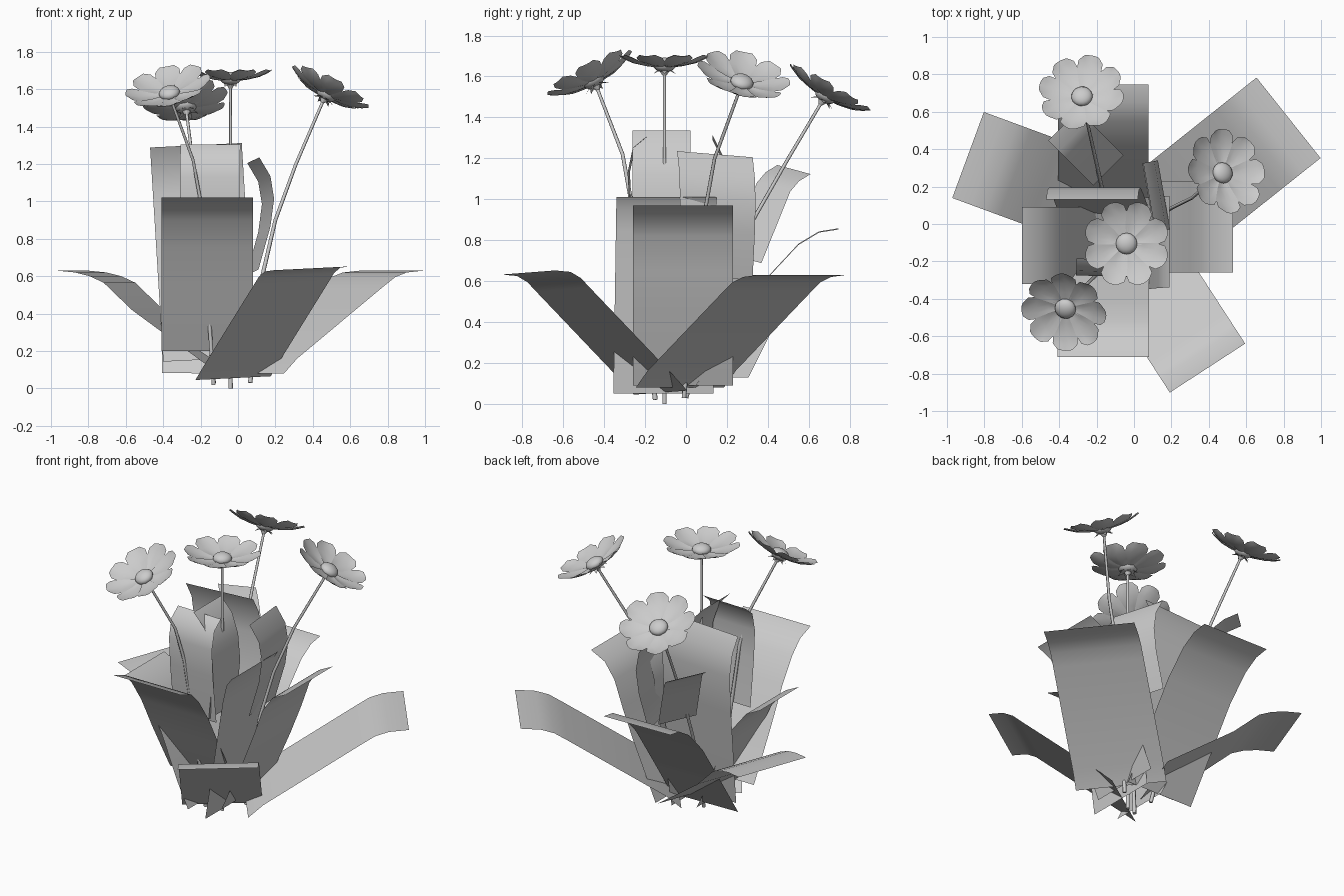
import bpy, math
from mathutils import Vector

if "Cube" in bpy.data.objects:
    bpy.data.objects.remove(bpy.data.objects["Cube"])


def mesh_obj(name, verts, faces, smooth=True):
    me = bpy.data.meshes.new(name)
    me.from_pydata([tuple(v) for v in verts], [], faces)
    ob = bpy.data.objects.new(name, me)
    bpy.context.collection.objects.link(ob)
    for p in me.polygons:
        p.use_smooth = smooth
    return ob


def leaf(name, azimuth, lateral, width, profile, roll=0.0, lean=0.0):
    """Thin strip swept along a (radius, height) profile in one direction."""
    a = math.radians(azimuth)
    out = Vector((math.cos(a), math.sin(a), 0))
    side = Vector((-out.y, out.x, 0))
    z0, z1 = profile[0][1], profile[-1][1]
    verts, faces = [], []
    for r, z in profile:
        t = (z - z0) / (z1 - z0)
        for s in (-1, 1):
            verts.append(out * r + side * (lateral + lean * t + s * width / 2)
                         + Vector((0, 0, z + s * roll)))
    for i in range(len(profile) - 1):
        k = 2 * i
        faces.append((k, k + 1, k + 3, k + 2))
    return mesh_obj(name, verts, faces)


# Low spreading leaves
leaf("low_leaf_left", 159.8, -0.04, 0.49,
     [(.11, .13), (.53, .42), (.69, .565), (.77, .6), (.855, .62), (.96, .63)])
leaf("low_leaf_right", 38.5, -0.07, 0.55,
     [(.04, .08), (.13, .16), (.72, .545), (.8, .595), (.88, .62), (1.0, .63)])
leaf("low_leaf_front", -57, -0.09, 0.48,
     [(.09, .055), (.16, .12), (.66, .56), (.71, .605), (.77, .635), (.86, .642)], roll=.01)

# Taller arching leaves
leaf("arch_leaf_front", -90, -0.165, 0.49,
     [(.12, .2), (.3, .52), (.42, .75), (.52, .9), (.6, .98), (.71, 1.02)])
leaf("arch_leaf_left", 180, 0.115, 0.41,
     [(.14, .06), (.22, .23), (.335, .515), (.4, .645), (.5, .77), (.6, .82)])
leaf("arch_leaf_right", 0, -0.015, 0.49,
     [(.06, .09), (.22, .45), (.3, .65), (.36, .82), (.43, .92), (.53, .97)])
leaf("arch_leaf_back", 90, 0.165, 0.485,
     [(.04, .08), (.2, .32), (.41, .63), (.55, .78), (.65, .84), (.745, .855)], roll=.003)

# Upright leaves
leaf("upright_leaf_right", 0, -0.11, 0.49,
     [(.01, .05), (.1, .65), (.13, .85), (.155, .96), (.19, 1.01)], lean=.015)
leaf("upright_leaf_back", 90, 0.155, 0.49,
     [(.05, .155), (.16, .8), (.195, 1.05), (.18, 1.2), (.13, 1.3)], roll=-.012, lean=.07)

# Small leaves growing from the stems
leaf("stem_leaf_back", 135, -0.106, 0.23,
     [(.3, .71), (.42, .92), (.5, 1.06), (.56, 1.11), (.64, 1.145)], roll=.022)
leaf("stem_leaf_right", 10, 0.125, 0.375,
     [(.1, .62), (.165, .85), (.185, 1.0), (.165, 1.12), (.105, 1.22)], roll=-.015)
leaf("stem_leaf_left", -92, -0.14, 0.32,
     [(.24, .64), (.275, .95), (.285, 1.13), (.26, 1.25), (.195, 1.305)])
leaf("stem_leaf_centre", 180, 0.12, 0.285,
     [(.03, .66), (.0, .95), (.015, 1.12), (.06, 1.25), (.14, 1.335)])


def petals():
    """Eight cupped petals with scalloped tips."""
    rows = [(.02, .012, 0), (.09, .042, .008), (.15, .066, .022),
            (.195, .067, .042), (.222, .04, .056)]
    cols = (-1, -.5, 0, .5, 1)
    n = len(cols)
    verts, faces = [], []
    for k in range(8):
        a = k * math.pi / 4 + math.pi / 8
        ca, sa = math.cos(a), math.sin(a)
        base = len(verts)
        for r, w, z in rows:
            for c in cols:
                x, y = r + .01 * (1 - c * c) * r / .222, c * w
                lift = .006 * c * c + (.002 if k % 2 else 0)
                verts.append((x * ca - y * sa, x * sa + y * ca, z + lift))
        for i in range(len(rows) - 1):
            for j in range(n - 1):
                q = base + i * n + j
                faces.append((q, q + n, q + n + 1, q + 1))
    return verts, faces


def sepals():
    """Small star of drooping sepals under the flower."""
    verts, faces = [], []
    for k in range(6):
        a = k * math.pi / 3
        base = len(verts)
        for r, d, z in ((.01, -.6, -.022), (.01, .6, -.022), (.04, .35, -.014),
                        (.04, -.35, -.014), (.065, 0, -.03)):
            verts.append((r * math.cos(a + d), r * math.sin(a + d), z))
        faces += [(base, base + 1, base + 2, base + 3), (base + 3, base + 2, base + 4)]
    return verts, faces


def flower(label, origin, normal, path):
    n = Vector(normal).normalized()
    rot = n.to_track_quat('Z', 'Y') if abs(n.z) < .999 else Vector((0, 0, 1)).rotation_difference(n)
    o = Vector(origin)
    # petals and sepals
    for part, data in (("petals", petals()), ("sepals", sepals())):
        ob = mesh_obj(f"{part}_{label}", *data)
        ob.rotation_mode = 'QUATERNION'
        ob.location, ob.rotation_quaternion = o, rot
    # flower centre
    bpy.ops.mesh.primitive_uv_sphere_add(segments=16, ring_count=10, radius=.057)
    dome = bpy.context.object
    bpy.ops.object.shade_smooth()
    dome.name = f"flower_centre_{label}"
    dome.scale = (1, 1, .62)
    dome.rotation_mode = 'QUATERNION'
    dome.location, dome.rotation_quaternion = o + n * .015, rot
    # calyx
    bpy.ops.mesh.primitive_cone_add(vertices=10, radius1=.01, radius2=.032, depth=.035)
    cup = bpy.context.object
    cup.name = f"calyx_{label}"
    cup.rotation_mode = 'QUATERNION'
    cup.location, cup.rotation_quaternion = o - n * .02, rot
    # stem
    cu = bpy.data.curves.new(f"stem_{label}", 'CURVE')
    cu.dimensions = '3D'
    cu.bevel_depth = .01
    cu.bevel_resolution = 1
    cu.use_fill_caps = True
    pts = path + [tuple(o - n * .02)]
    sp = cu.splines.new('POLY')
    sp.points.add(len(pts) - 1)
    for i, p in enumerate(pts):
        sp.points[i].co = (*p, 1)
        sp.points[i].radius = 1.2 - .4 * i / (len(pts) - 1)
    bpy.context.collection.objects.link(bpy.data.objects.new(f"stem_{label}", cu))


flower("centre", (-.04, -.105, 1.642), (0, 0, 1), [(-.04, -.105, 0), (-.04, -.105, .8)])
flower("left", (-.364, -.446, 1.567), (-.2, -.45, .87),
       [(-.13, -.15, .02), (-.17, -.22, .6), (-.2, -.27, 1.0), (-.24, -.31, 1.22)])
flower("right", (.467, .27, 1.56), (.46, .22, .86),
       [(.065, -.01, .03), (.13, .04, .6), (.2, .085, .9), (.31, .14, 1.2)])
flower("back", (-.277, .675, 1.495), (-.08, .5, .86),
       [(-.13, 0, .03), (-.165, .16, .55), (-.195, .3, .85), (-.24, .5, 1.2)])
